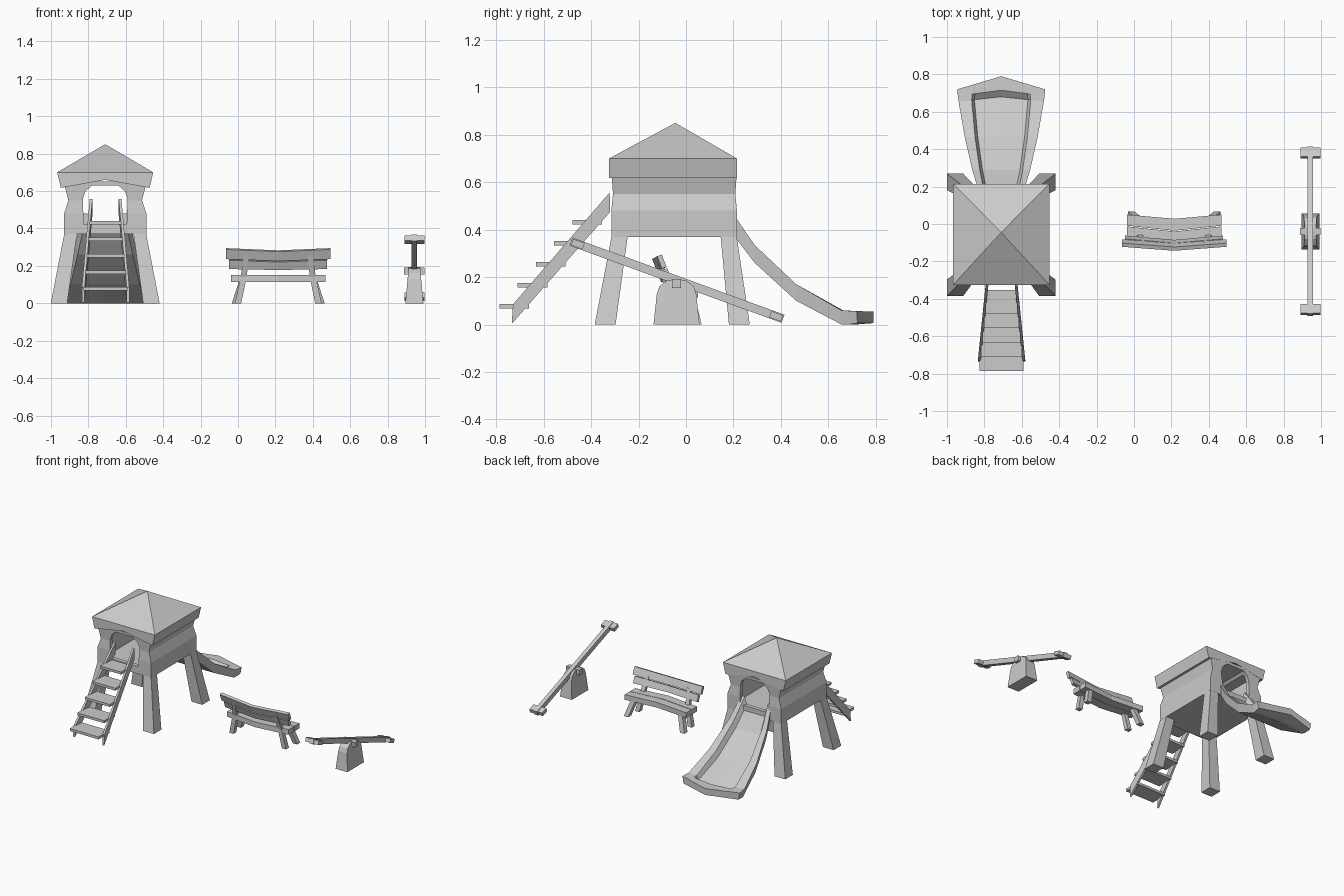
import bpy, bmesh, math
from mathutils import Vector

if "Cube" in bpy.data.objects:
    bpy.data.objects.remove(bpy.data.objects["Cube"])


def loft(name, rings):
    """Solid skinned through equal-length closed rings, capped at both ends."""
    bm = bmesh.new()
    vs = [[bm.verts.new(p) for p in r] for r in rings]
    n = len(vs[0])
    for a, b in zip(vs, vs[1:]):
        for i in range(n):
            j = (i + 1) % n
            bm.faces.new((a[i], a[j], b[j], b[i]))
    bm.faces.new(vs[0])
    bm.faces.new(vs[-1])
    bmesh.ops.recalc_face_normals(bm, faces=bm.faces)
    me = bpy.data.meshes.new(name)
    bm.to_mesh(me)
    bm.free()
    ob = bpy.data.objects.new(name, me)
    bpy.context.collection.objects.link(ob)
    return ob


def rect(cx, cy, z, hx, hy):
    return [(cx - hx, cy - hy, z), (cx + hx, cy - hy, z),
            (cx + hx, cy + hy, z), (cx - hx, cy + hy, z)]


def box(name, x0, x1, y0, y1, z0, z1):
    c = ((x0 + x1) / 2, (y0 + y1) / 2)
    h = ((x1 - x0) / 2, (y1 - y0) / 2)
    return loft(name, [rect(*c, z0, *h), rect(*c, z1, *h)])


def cut(target, cutter):
    cutter.hide_render = True
    m = target.modifiers.new("cut", 'BOOLEAN')
    m.operation, m.solver, m.object = 'DIFFERENCE', 'EXACT', cutter
    bpy.context.view_layer.objects.active = target
    bpy.ops.object.modifier_apply(modifier=m.name)
    bpy.data.objects.remove(cutter)


HX, HY = -0.71, -0.05   # tower centre

# tower cabin: pinched walls, hollow room, arched doorways front and back
cabin = loft("cabin", [rect(HX, HY, z, hx, hy) for z, hx, hy in
             [(.37, .22, .265), (.48, .22, .265), (.55, .197, .258), (.65, .222, .265)]])
cut(cabin, box("room_cutter", HX - .165, HX + .165, HY - .235, HY + .235, .42, .615))
arch = [(-.115, .425), (.115, .425), (.12, .56), (.105, .60), (.07, .63),
        (-.07, .63), (-.105, .60), (-.12, .56)]
cut(cabin, loft("door_cutter", [[(HX + x, y, z) for x, z in arch] for y in (-.5, .4)]))

# roof: flared fascia with shallow gable notch, pyramid on top
fascia = [(-.237, .617), (0, .66), (.237, .617), (.257, .70), (-.257, .70)]
loft("roof_fascia", [[(HX + x, y, z) for x, z in fascia] for y in (-.325, .215)])
roof = loft("roof", [rect(HX, -.055, .70, .257, .27), rect(HX, -.045, .85, .001, .001)])

# tower legs, splayed to the corners
for sx in (-1, 1):
    for sy in (-1, 1):
        loft("tower_leg", [rect(HX + sx * .247, -.058 + sy * .283, 0, .044, .044),
                           rect(HX + sx * .185, HY + sy * .23, .372, .034, .034)])

# slide: trough section flaring to a pointed, closed lip
stations = [  # y, rim z, floor z, bottom z, outer half, inner half, centre push
    (.19, .48, .425, .39, .125, .095, 0),
    (.29, .335, .285, .26, .155, .115, 0),
    (.465, .17, .125, .10, .195, .14, 0),
    (.655, .06, .03, .0, .228, .158, .025),
    (.685, .058, .056, .0, .232, .155, .03),
    (.72, .056, .054, .006, .235, .15, .07)]
rings = []
for y, rim, floor, bot, wo, wi, push in stations:
    half = [(wo * .95, bot), (wo, rim), (wi, rim), (wi - .015, floor)]
    sec = half + [(0, floor)] + [(-x, z) for x, z in reversed(half)] + [(0, bot)]
    rings.append([(HX + x, y + push * (1 - abs(x) / wo), z) for x, z in sec])
loft("slide", rings)

# ladder: two converging rails and five steps
LX = -.708
for s in (-1, 1):
    ends = [((-.735, .003), (-.73, .085), .127), ((-.32, .475), (-.322, .557), .085)]
    loft("ladder_rail", [[(LX + s * w, *lo), (LX + s * (w - .015), *lo),
                          (LX + s * (w - .015), *hi), (LX + s * w, *hi)]
                         for lo, hi, w in ends])
for i in range(5):
    w, y, z = .118 - .008 * i, -.787 + .077 * i, .068 + .0885 * i
    box("ladder_step", LX - w, LX + w, y, y + .125, z, z + .018)

# bench facing the back: V-bent seat and two backrest slats
BX = .215


def bent(name, w, ring_end, ring_mid):
    loft(name, [[(BX + x, y, z) for y, z in r]
                for x, r in ((-w, ring_end), (0, ring_mid), (w, ring_end))])


def slab(y, z, dy, dz, ty, tz):
    """Tilted slat outline: lower back point, rise vector, thickness vector."""
    return [(y, z), (y + dy, z + dz), (y + dy + ty, z + dz + tz), (y + ty, z + tz)]


bent("seat_rear_slat", .252, slab(-.075, .113, 0, .038, .062, 0),
     slab(-.105, .113, 0, .038, .065, 0))
bent("seat_front_slat", .252, slab(-.009, .113, 0, .038, .059, 0),
     slab(-.036, .113, 0, .038, .064, 0))
bent("backrest_lower_slat", .262, slab(-.082, .183, -.017, .047, .02, .007),
     slab(-.105, .178, -.017, .042, .02, .007))
bent("backrest_upper_slat", .279, slab(-.102, .236, -.02, .052, .02, .007),
     slab(-.123, .226, -.02, .05, .02, .007))
for s in (-1, 1):
    loft("bench_rear_leg", [rect(BX + s * .215, -.06, 0, .017, .017),
                            rect(BX + s * .185, -.07, .14, .016, .014),
                            rect(BX + s * .17, -.108, .255, .014, .012)])
    loft("bench_front_leg", [rect(BX + s * .23, .048, 0, .018, .018),
                             rect(BX + s * .19, .018, .125, .018, .018)])

# seesaw pedestal: tapered, rounded top
SX, SY = .943, -.04
outline = [(-.097, 0), (.097, 0), (.083, .13)]
outline += [(.083 * math.cos(math.radians(a)), .13 + .063 * math.sin(math.radians(a)))
            for a in (30, 60, 90, 120, 150)] + [(-.083, .13)]
loft("seesaw_pedestal", [[(SX + s * (.048 - .09 * z), SY + y, z) for y, z in outline]
                         for s in (-1, 1)])
box("seesaw_axle", SX - .055, SX + .055, SY - .019, SY + .019, .155, .192)

# seesaw plank with a crossbar at each end
d = Vector((0, math.cos(math.radians(-20)), math.sin(math.radians(-20))))
n = Vector((0, -d.z, d.y))
C = Vector((SX, -.038, .187))


def tilted(name, along, length, width, thick):
    loft(name, [[C + Vector((x, 0, 0)) + d * (along + a * length) + n * (b * thick)
                 for a, b in ((-1, -1), (1, -1), (1, 1), (-1, 1))] for x in (-width, width)])


tilted("seesaw_plank", 0, .476, .015, .018)
for s in (-1, 1):
    tilted("seesaw_crossbar", s * .445, .026, .053, .014)
